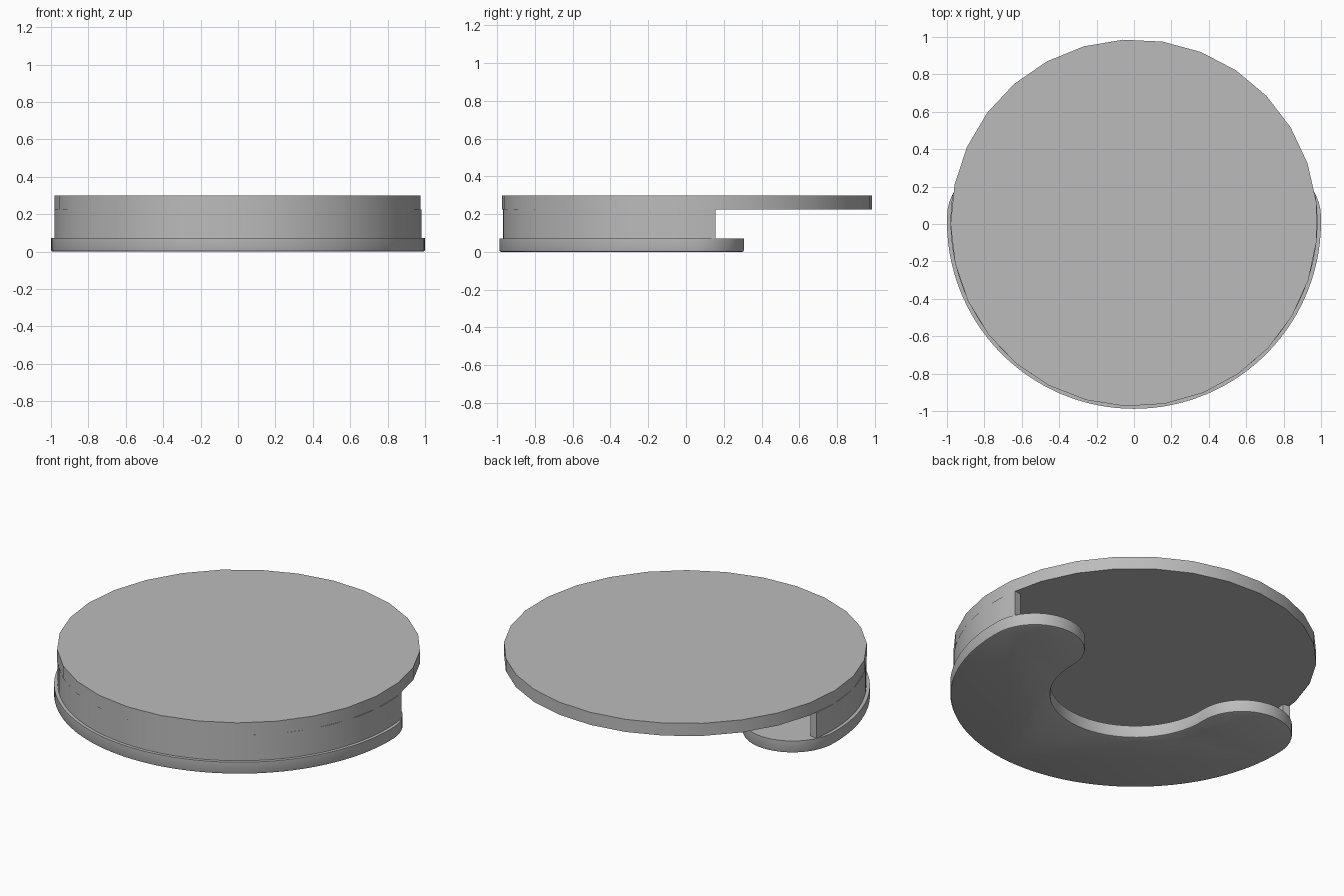
import bpy
import bmesh
from math import radians, cos, sin, pi

cube = bpy.data.objects.get("Cube")
if cube:
    bpy.data.objects.remove(cube, do_unlink=True)

grey = bpy.data.materials.new("plain grey")
grey.use_nodes = True
colour = (0.5, 0.5, 0.5, 1)
grey.diffuse_color = colour
grey.node_tree.nodes["Principled BSDF"].inputs["Base Color"].default_value = colour

CENTRE_Y = 0.012
HORN_ANGLE = 2       # where the rounded base ends sit on the ring
INNER_RADIUS = 0.46
BASE_TOP = 0.072
TOP_BOTTOM = 0.225


def arc(radius, start, end, steps, cx=0.0, cy=CENTRE_Y):
    """Points along an arc, angles in degrees."""
    angles = [radians(start + (end - start) * i / steps) for i in range(steps + 1)]
    return [(cx + radius * cos(a), cy + radius * sin(a)) for a in angles]


def slab(name, outline, bottom, top, bevel=0.0):
    """Extrude a closed outline between two heights."""
    bm = bmesh.new()
    face = bm.faces.new([bm.verts.new((x, y, bottom)) for x, y in outline])
    moved = bmesh.ops.extrude_face_region(bm, geom=[face])
    verts = [g for g in moved["geom"] if isinstance(g, bmesh.types.BMVert)]
    bmesh.ops.translate(bm, verts=verts, vec=(0, 0, top - bottom))
    bmesh.ops.recalc_face_normals(bm, faces=bm.faces)
    if bevel:
        rim = [e for e in bm.edges if all(v.co.z < bottom + 0.001 for v in e.verts)]
        bmesh.ops.bevel(bm, geom=rim, offset=bevel, segments=2, profile=0.5,
                        affect='EDGES')
    mesh = bpy.data.meshes.new(name)
    bm.to_mesh(mesh)
    bm.free()
    mesh.materials.append(grey)
    obj = bpy.data.objects.new(name, mesh)
    bpy.context.collection.objects.link(obj)
    bpy.ops.object.select_all(action='DESELECT')
    obj.select_set(True)
    bpy.context.view_layer.objects.active = obj
    bpy.ops.object.shade_smooth_by_angle(angle=radians(30))
    return obj


# Crescent base with rounded ends
h = HORN_ANGLE
horn_radius = (1 - INNER_RADIUS) / 2
reach = (1 + INNER_RADIUS) / 2
horn_x = reach * cos(radians(h))
horn_y = CENTRE_Y + reach * sin(radians(h))
outline = arc(1, -180 - h, h, 64)
outline += arc(horn_radius, h, 180 + h, 24, horn_x, horn_y)[1:]
outline += arc(INNER_RADIUS, h, -180 - h, 40)[1:]
outline += arc(horn_radius, -h, 180 - h, 24, -horn_x, horn_y)[1:-1]
slab("crescent_base", outline, 0, BASE_TOP, bevel=0.01)

# Thin curved wall standing on the base
end = 8.4
wall = arc(0.981, -180 - end, end, 58) + arc(0.936, end, -180 - end, 58)
slab("curved_wall", wall, BASE_TOP, TOP_BOTTOM)

# Round top
top = arc(0.981, 93.5, 453.5, 29, cy=0.006)[:-1]
slab("round_top", top, TOP_BOTTOM, 0.3)
